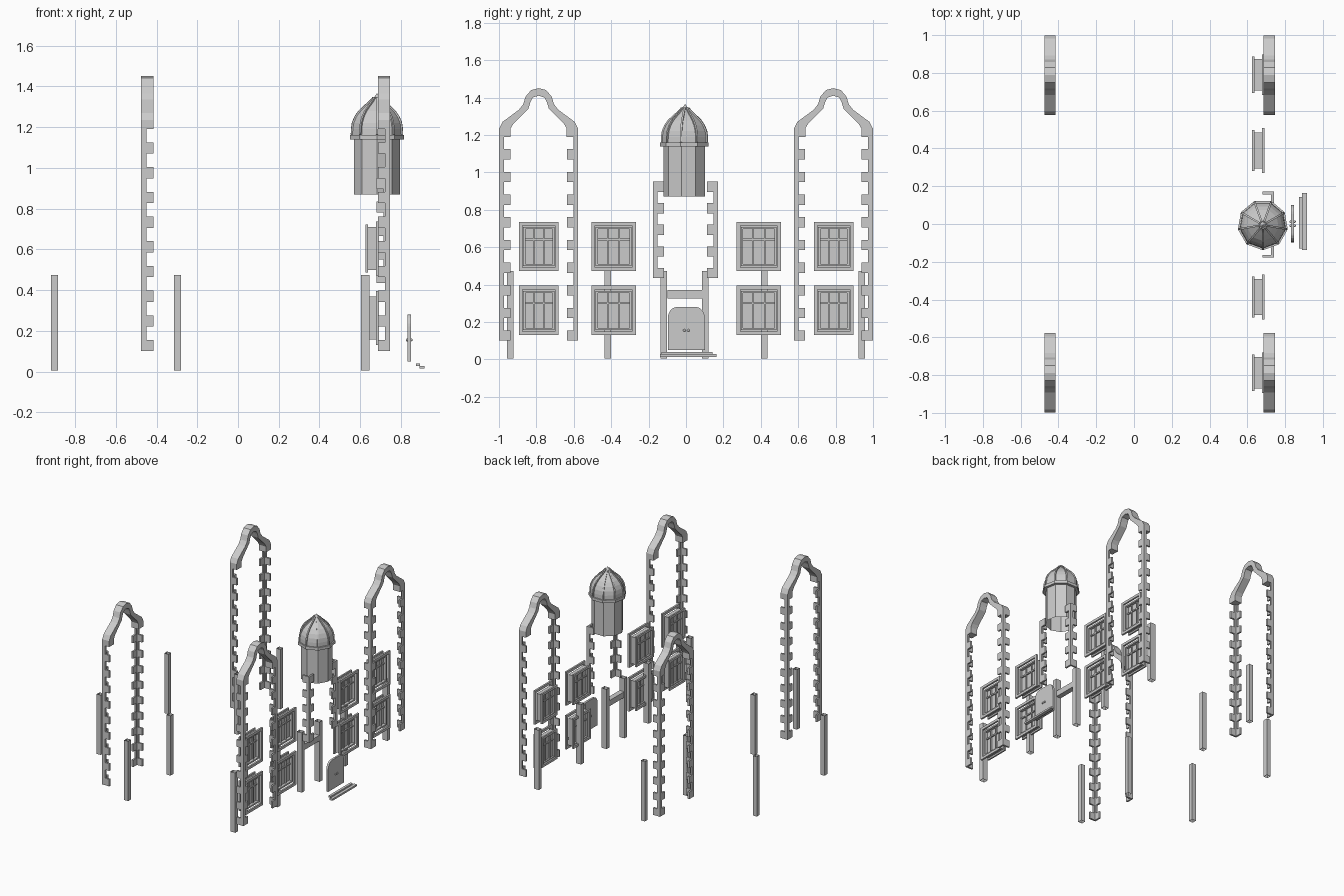
import bpy, bmesh, math
from mathutils import Vector

if "Cube" in bpy.data.objects:
    bpy.data.objects.remove(bpy.data.objects["Cube"])


def finish(bm, name, loc=(0, 0, 0)):
    bmesh.ops.recalc_face_normals(bm, faces=bm.faces)
    me = bpy.data.meshes.new(name)
    bm.to_mesh(me)
    bm.free()
    ob = bpy.data.objects.new(name, me)
    ob.location = loc
    bpy.context.collection.objects.link(ob)
    return ob


def prism(bm, pts, vec):
    """Extrude a closed polygon of 3D points along vec."""
    vs = [bm.verts.new(p) for p in pts]
    face = bm.faces.new(vs)
    ext = bmesh.ops.extrude_face_region(bm, geom=[face])["geom"]
    bmesh.ops.translate(bm, vec=vec, verts=[g for g in ext if isinstance(g, bmesh.types.BMVert)])


def box(bm, x0, x1, y0, y1, z0, z1):
    prism(bm, [(x0, y0, z0), (x1, y0, z0), (x1, y1, z0), (x0, y1, z0)], (0, 0, z1 - z0))


def ring(bm, x0, x1, w, h, b):
    """Rectangular frame in the yz plane, centred on the origin."""
    for s in (-1, 1):
        box(bm, x0, x1, s * w / 2, s * (w / 2 - b), -h / 2, h / 2)
        box(bm, x0, x1, -w / 2 + b, w / 2 - b, s * h / 2, s * (h / 2 - b))


T = 0.014


def quoins(bm, x, sx, y, sy, z0, z1, n, block=0.055):
    """Corner strip with L-shaped blocks; sx, sy point to the inside of the corner."""
    def ell(arm, a, b):
        pts = [(0, 0), (arm, 0), (arm, T), (T, T), (T, arm), (0, arm)]
        prism(bm, [(x + sx * u, y + sy * v, a) for u, v in pts], (0, 0, b - a))
    pitch = (z1 - z0) / n
    for i in range(n):
        a = z0 + i * pitch
        ell(0.06, a, a + block)
        ell(0.025, a + block, a + pitch)


# Four tall arched surrounds with corner quoins
OUT = [(.211, 1.19), (.211, 1.235), (.193, 1.27), (.105, 1.335), (.082, 1.365), (.07, 1.405), (.04, 1.44), (0, 1.45)]
INN = [(0, 1.41), (.032, 1.4), (.044, 1.375), (.055, 1.34), (.08, 1.315), (.135, 1.26), (.15, 1.235), (.15, 1.19)]
for xf, sx in ((-.475, 1), (.746, -1)):
    for yc in (-.788, .788):
        bm = bmesh.new()
        for s in (-1, 1):
            quoins(bm, xf, sx, yc + s * .211, -s, .1, 1.19, 9)
        pts = OUT + [(-u, z) for u, z in OUT[-2::-1]]
        inn = [(-u, z) for u, z in INN[:0:-1]] + INN
        prism(bm, [(xf, yc + u, z) for u, z in pts + inn], (sx * .06, 0, 0))
        finish(bm, "arched_surround")

# Short quoins beside the entrance bay
bm = bmesh.new()
for s in (-1, 1):
    quoins(bm, .74, -1, -.003 + s * .174, -s, .435, .895, 4)
    box(bm, .74, .74 - T, -.003 + s * .174, -.003 + s * .114, .895, .95)
    box(bm, .74 - T, .68, -.003 + s * .174, -.003 + s * (.174 - T), .895, .95)
finish(bm, "entrance_quoins")

# Open-ended posts
posts = [(x, s * y) for s in (-1, 1) for x, y in
         ((.625, .94), (.625, .418), (-.297, .94), (-.297, .418), (-.9, .418))]
posts += [(.625, -.118), (.625, .102)]
for x, y in posts:
    bm = bmesh.new()
    h = .0175
    hx = .0215 if x > 0 else h
    c = [(-hx, -h), (hx, -h), (hx, h), (-hx, h)]
    lo = [bm.verts.new((u, v, 0.005)) for u, v in c]
    hi = [bm.verts.new((u, v, .473)) for u, v in c]
    for i in range(4):
        j = (i + 1) % 4
        bm.faces.new((lo[i], lo[j], hi[j], hi[i]))
    finish(bm, "post", (x, y, 0))

# Lintel between the entrance posts
bm = bmesh.new()
box(bm, .605, .645, -.1, .085, .325, .37)
finish(bm, "entrance_lintel")

# Windows: front and back frames joined by a sleeve, with pane and bars
for y, w in ((-.787, .213), (-.387, .237), (.389, .237), (.79, .213)):
    for z in (.262, .604):
        bm = bmesh.new()
        ring(bm, .678, .692, w, .264, .02)
        ring(bm, .625, .637, w - .02, .235, .018)
        ring(bm, .637, .678, w - .045, .21, .012)
        box(bm, .65, .656, -w / 2 + .03, w / 2 - .03, -.1, .1)
        for u in (-w * .13, w * .13):
            box(bm, .642, .666, u - .004, u + .004, -.1, .1)
        box(bm, .642, .666, -w / 2 + .03, w / 2 - .03, .033, .043)
        finish(bm, "window", (y * 0, y, z))

# Nine-sided tower: drum, eave and ogee dome
N = 9
CX, CY = .682, -.005


def lathe(name, prof):
    bm = bmesh.new()
    rows = []
    for r, z in prof:
        rows.append([bm.verts.new((r * math.cos(a), r * math.sin(a), z))
                     for a in (-math.pi / 2 + math.tau * k / N for k in range(N))])
    for a, b in zip(rows, rows[1:]):
        for k in range(N):
            bm.faces.new((a[k], a[(k + 1) % N], b[(k + 1) % N], b[k]))
    bmesh.ops.remove_doubles(bm, verts=bm.verts, dist=1e-5)
    return finish(bm, name, (CX, CY, 0))


DOME = [(.124, 1.16), (.123, 1.19), (.118, 1.22), (.105, 1.25), (.085, 1.278),
        (.058, 1.303), (.033, 1.325), (.015, 1.345), (0, 1.366)]
lathe("tower_drum", [(.114, .87), (.114, 1.14)])
lathe("tower_eave", [(.112, 1.138), (.134, 1.138), (.134, 1.16), (.12, 1.16)])
lathe("tower_dome", DOME)

# Dome ribs along the corners
bm = bmesh.new()
for k in range(N):
    a = -math.pi / 2 + math.tau * k / N
    d, t = Vector((math.cos(a), math.sin(a), 0)), Vector((-math.sin(a), math.cos(a), 0))
    rib = [(r + .006, z + .003) for r, z in DOME[:-1]] + [(r - .006, z - .003) for r, z in DOME[-2::-1]]
    prism(bm, [d * r - t * .005 + Vector((0, 0, z)) for r, z in rib], t * .01)
finish(bm, "dome_ribs", (CX, CY, 0))

# Arched double door with knobs
bm = bmesh.new()
for s in (-1, 1):
    arc = [(.052 + .047 * math.cos(math.radians(t)), .22 + .06 * math.sin(math.radians(t))) for t in range(0, 91, 15)]
    leaf = [(.0005, .05), (.099, .05)] + arc + [(.0005, .281)]
    prism(bm, [(.832, s * u, z) for u, z in leaf], (.016, 0, 0))
finish(bm, "double_door", (0, .002, 0))
bm = bmesh.new()
for x in (.83, .85):
    for y in (-.009, .013):
        g = bmesh.ops.create_uvsphere(bm, u_segments=10, v_segments=6, radius=.007)
        bmesh.ops.translate(bm, vec=(x, y, .155), verts=g["verts"])
finish(bm, "door_knobs")

# Two doorsteps
bm = bmesh.new()
box(bm, .873, .893, -.13, .142, .028, .04)
box(bm, .89, .915, -.138, .163, .014, .028)
finish(bm, "doorsteps")
